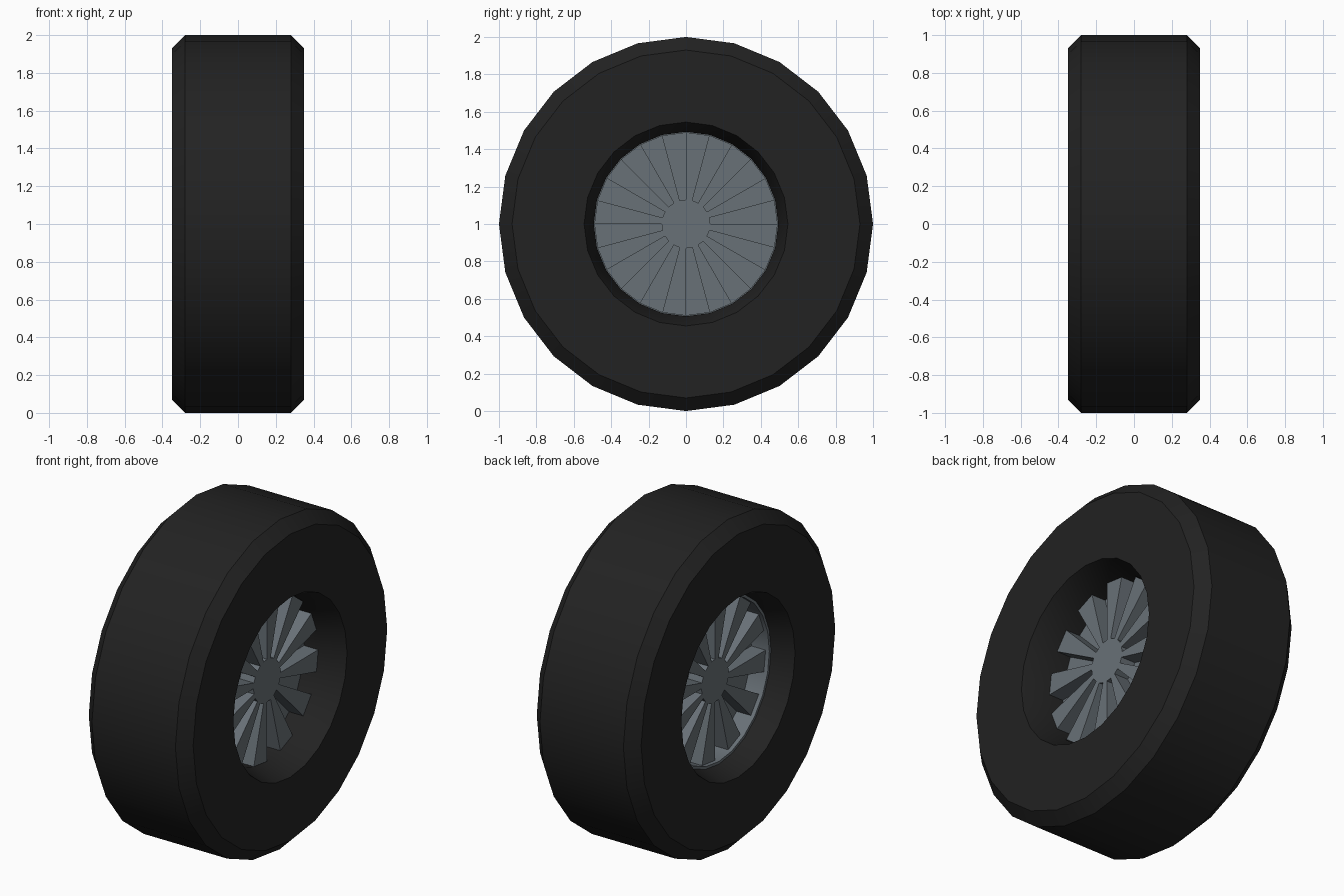
import bpy, bmesh
from math import sin, cos, pi, radians

if "Cube" in bpy.data.objects:
    bpy.data.objects.remove(bpy.data.objects["Cube"])

SIDES = 24
CENTRE_Z = 1.0


def material(name, colour):
    m = bpy.data.materials.new(name)
    m.diffuse_color = (*colour, 1)
    m.use_nodes = True
    m.node_tree.nodes["Principled BSDF"].inputs["Base Color"].default_value = m.diffuse_color
    return m


def ring_point(x, r, i):
    a = 2 * pi * i / SIDES
    return (x, r * cos(a), CENTRE_Z + r * sin(a))


def finish(name, bm, mat, smooth):
    bmesh.ops.remove_doubles(bm, verts=bm.verts, dist=1e-5)
    bmesh.ops.recalc_face_normals(bm, faces=bm.faces)
    mesh = bpy.data.meshes.new(name)
    bm.to_mesh(mesh)
    bm.free()
    mesh.materials.append(mat)
    ob = bpy.data.objects.new(name, mesh)
    bpy.context.collection.objects.link(ob)
    if smooth:
        bpy.ops.object.select_all(action='DESELECT')
        ob.select_set(True)
        bpy.context.view_layer.objects.active = ob
        bpy.ops.object.shade_smooth_by_angle(angle=radians(30))
    return ob


def lathe(name, profile, mat):
    """Revolve a closed (x, radius) profile about the axle."""
    bm = bmesh.new()
    rings = [[bm.verts.new(ring_point(x, r, i)) for x, r in profile]
             for i in range(SIDES)]
    n = len(profile)
    for i in range(SIDES):
        a, b = rings[i], rings[(i + 1) % SIDES]
        for j in range(n):
            k = (j + 1) % n
            bm.faces.new((a[j], a[k], b[k], b[j]))
    return finish(name, bm, mat, True)


rubber = material("rubber", (0.016, 0.016, 0.016))
metal = material("metal", (0.14, 0.165, 0.185))

# Tyre with chamfered shoulders and a tapered opening on both sides
half = [(0.28, 1.0), (0.35, 0.93), (0.35, 0.545), (0.20, 0.493)]
lathe("tyre", half + [(-x, r) for x, r in reversed(half)], rubber)

# Thin rim barrel, its lip showing on the left side
lathe("rim_barrel", [(-0.22, 0.503), (0.09, 0.493), (0.09, 0.484),
                     (-0.22, 0.484)], metal)

# Spoked disc: alternate sectors are raised, opposite ones on each side
HUB, OUT, HIGH, LOW = 0.13, 0.49, 0.195, 0.10
bm = bmesh.new()


def face(*pts):
    bm.faces.new([bm.verts.new(ring_point(*p)) for p in pts])


for side in (1, -1):
    top, floor = side * HIGH, side * LOW
    face(*[(top, HUB, i) for i in range(SIDES)])
    for i in range(SIDES):
        raised = (i % 2 == 1) == (side == 1)
        x = top if raised else floor
        face((x, HUB, i), (x, OUT, i), (x, OUT, i + 1), (x, HUB, i + 1))
        # spoke flank
        face((floor, HUB, i), (floor, OUT, i), (top, OUT, i), (top, HUB, i))
        # spoke tip, or hub wall at the end of a groove
        r = OUT if raised else HUB
        face((floor, r, i), (floor, r, i + 1), (top, r, i + 1), (top, r, i))
for i in range(SIDES):
    face((LOW, OUT, i), (LOW, OUT, i + 1), (-LOW, OUT, i + 1), (-LOW, OUT, i))
finish("spoked_disc", bm, metal, False)
